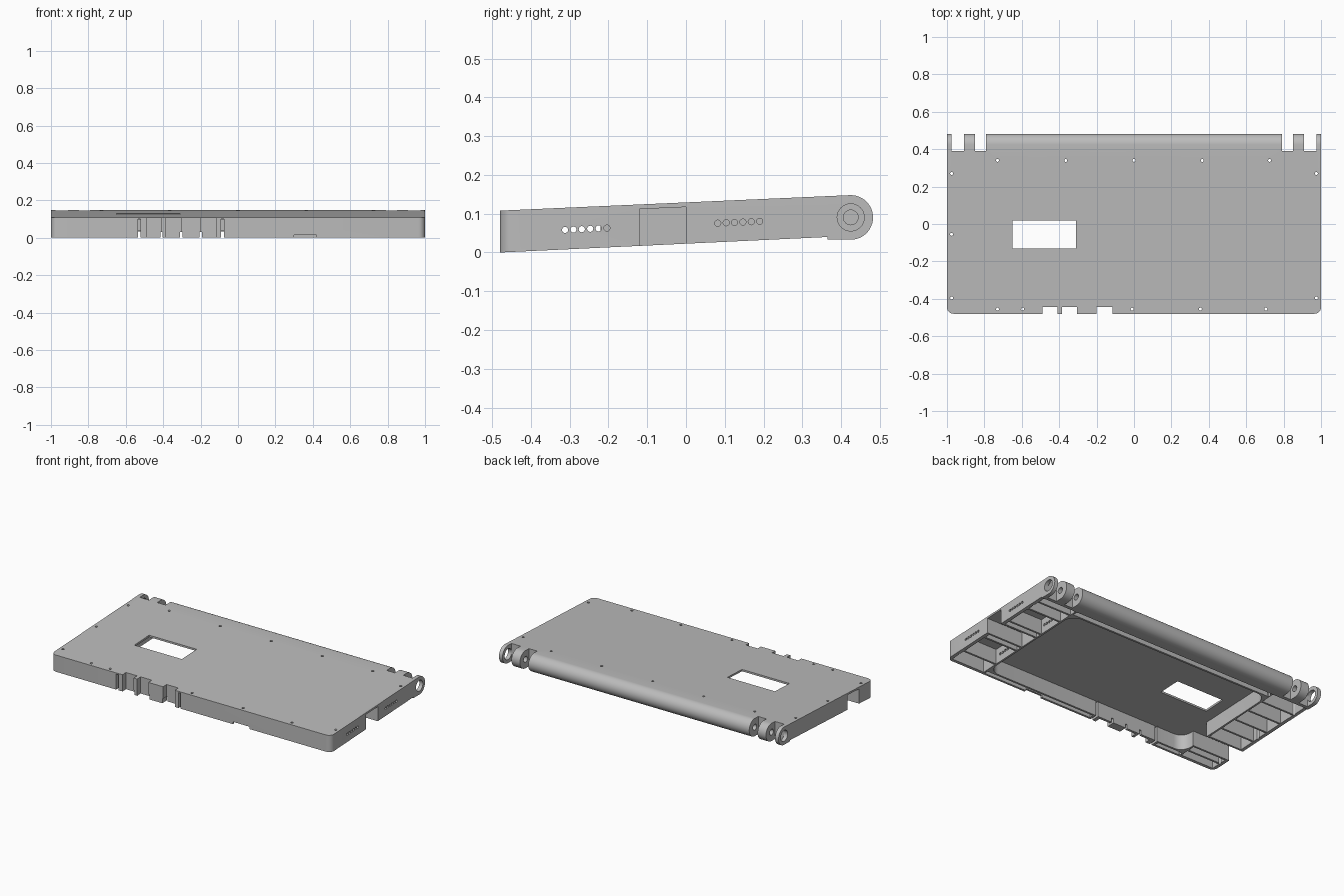
import bpy, bmesh, math
from mathutils import Vector, Matrix

if "Cube" in bpy.data.objects:
    bpy.data.objects.remove(bpy.data.objects["Cube"], do_unlink=True)

mat = bpy.data.materials.new("plain_grey")
mat.use_nodes = True
grey = (0.5, 0.5, 0.5, 1)
mat.diffuse_color = grey
mat.node_tree.nodes["Principled BSDF"].inputs["Base Color"].default_value = grey

SLOPE, SKIN, WALL = 0.0442, 0.012, 0.012
HINGE_Y, HINGE_Z, HINGE_R = 0.425, 0.0905, 0.0575


def roof(y):
    """Underside of the sloping top skin."""
    return 0.108 + SLOPE * (y + 0.48) - SKIN


def extrude(bm, points, offset):
    face = bm.faces.new([bm.verts.new(p) for p in points])
    moved = bmesh.ops.extrude_face_region(bm, geom=[face])["geom"]
    bmesh.ops.translate(bm, vec=offset,
                        verts=[v for v in moved if isinstance(v, bmesh.types.BMVert)])
    return [v for v in moved if isinstance(v, bmesh.types.BMVert)]


def rect(x0, x1, y0, y1, r=0.0):
    """Rectangle outline, optionally with rounded corners."""
    if r == 0:
        return [(x0, y0), (x1, y0), (x1, y1), (x0, y1)]
    pts = []
    centres = [(x1 - r, y1 - r), (x0 + r, y1 - r), (x0 + r, y0 + r), (x1 - r, y0 + r)]
    for q, (cx, cy) in enumerate(centres):
        for i in range(9):
            a = math.radians(90 * q + 90 * i / 8)
            pts.append((cx + r * math.cos(a), cy + r * math.sin(a)))
    return pts


def pocket(bm, outline):
    """Open-bottomed recess that stops under the sloping skin."""
    top = extrude(bm, [(x, y, -0.1) for x, y in outline], Vector((0, 0, 0.2)))
    for v in top:
        v.co.z = roof(v.co.y)


def box(bm, x0, x1, y0, y1, z0, z1):
    extrude(bm, [(x, y, z0) for x, y in rect(x0, x1, y0, y1)], Vector((0, 0, z1 - z0)))


def rod(bm, centre, radius, length, axis="Z", sides=16):
    m = Matrix.Translation(centre)
    if axis == "X":
        m = m @ Matrix.Rotation(math.pi / 2, 4, "Y")
    bmesh.ops.create_cone(bm, cap_ends=True, segments=sides, radius1=radius,
                          radius2=radius, depth=length, matrix=m)


def make(name, bm):
    bmesh.ops.recalc_face_normals(bm, faces=bm.faces)
    mesh = bpy.data.meshes.new(name)
    bm.to_mesh(mesh)
    bm.free()
    mesh.materials.append(mat)
    obj = bpy.data.objects.new(name, mesh)
    bpy.context.collection.objects.link(obj)
    return obj


def carve(target, bm):
    """Subtract the cutter mesh and discard it."""
    cutter = make("cutter", bm)
    cutter.hide_render = True
    mod = target.modifiers.new("cut", "BOOLEAN")
    mod.operation, mod.solver, mod.object = "DIFFERENCE", "EXACT", cutter
    bpy.context.view_layer.objects.active = target
    bpy.ops.object.modifier_apply(modifier=mod.name)
    bpy.data.objects.remove(cutter, do_unlink=True)


# Wedge-shaped body with the hinge barrel along its back edge
profile = [(-0.48, 0.108), (-0.48, 0), (0.365, 0.04), (0.365, 0.033)]
for i in range(25):
    a = math.radians(-90 + 180 * i / 24)
    profile.append((HINGE_Y + HINGE_R * math.cos(a), HINGE_Z + HINGE_R * math.sin(a)))
bm = bmesh.new()
extrude(bm, [(-1, y, z) for y, z in profile], Vector((2, 0, 0)))
bmesh.ops.recalc_face_normals(bm, faces=bm.faces)
corners = [e for e in bm.edges
           if all(v.co.y < -0.479 and abs(v.co.x) > 0.99 for v in e.verts)
           and abs(e.verts[0].co.x - e.verts[1].co.x) < 0.01]
bmesh.ops.bevel(bm, geom=corners, offset=0.035, segments=6, profile=0.5, affect="EDGES")
body = make("tray_shell", bm)

# Main cavity, narrow gaps around it, and the ribbed side bays
bm = bmesh.new()
pocket(bm, rect(-0.73, 0.73, -0.43, 0.315, 0.07))
pocket(bm, rect(-0.73, -0.55, -0.467, -0.442))
pocket(bm, rect(-0.06, 0.73, -0.467, -0.442))
pocket(bm, rect(-0.73, 0.73, 0.327, 0.368))


def bays(side, stops):
    for y0, y1 in zip(stops, stops[1:]):
        xs = sorted((side * 0.742, side * 0.978))
        pocket(bm, rect(*xs, y0 + WALL / 2, y1 - WALL / 2))


bays(1, [-0.467, -0.355, -0.17, -0.126])
bays(1, [0.006, 0.05, 0.22, 0.31, 0.374])
bays(-1, [-0.467, -0.4, -0.346])
bays(-1, [-0.214, -0.1, 0.02, 0.14, 0.26, 0.374])
pocket(bm, rect(0.742, 1.1, -0.12, 0))
carve(body, bm)

# Side channel that opens into the cavity
bm = bmesh.new()
pocket(bm, rect(-1.1, -0.7, -0.34, -0.22))
carve(body, bm)

# Hinge notches, front port recesses and display window
bm = bmesh.new()
for s in (-1, 1):
    for a, b in ((0.79, 0.85), (0.91, 0.975)):
        box(bm, *sorted((s * a, s * b)), 0.39, 0.6, -0.1, 0.3)
for a, b in ((-0.49, -0.41), (-0.385, -0.305), (-0.2, -0.115)):
    box(bm, a, b, -0.6, -0.445, -0.1, 0.3)
for x in (-0.535, -0.09):
    box(bm, x, x + 0.015, -0.6, -0.42, -0.1, 0.1)
box(bm, 0.3, 0.42, -0.6, -0.455, -0.1, 0.015)
box(bm, -0.65, -0.31, -0.13, 0.02, 0.05, 0.3)
carve(body, bm)

# Small slots under the port recesses
bm = bmesh.new()
for x in (-0.415, -0.31, -0.205):
    box(bm, x, x + 0.012, -0.6, -0.42, -0.1, 0.03)
carve(body, bm)

# Screw holes through the top skin
bm = bmesh.new()
screws = [(x, 0.34) for x in (-0.73, -0.365, 0, 0.365, 0.725)]
screws += [(x, -0.455) for x in (-0.73, -0.595, -0.01, 0.355, 0.705)]
screws += [(x, y) for x in (-0.975, 0.975) for y in (0.27, -0.395)]
screws.append((-0.975, -0.055))
for x, y in screws:
    rod(bm, (x, y, 0.1), 0.008, 0.4)
carve(body, bm)

# Vent rows on one side, and hinge pin bores
bm = bmesh.new()
for start in (-0.312, 0.082):
    for i in range(6):
        y = start + i * 0.0216
        rod(bm, (0.9, y, 0.072 + SLOPE * y), 0.008, 0.5, "X", 12)
for s in (-1, 1):
    rod(bm, (s * 0.83, HINGE_Y, HINGE_Z), 0.019, 0.22, "X", 24)
    rod(bm, (s * 1.0, HINGE_Y, HINGE_Z), 0.035, 0.1, "X", 32)
carve(body, bm)

bpy.ops.object.select_all(action="DESELECT")
body.select_set(True)
bpy.context.view_layer.objects.active = body
bpy.ops.object.shade_smooth_by_angle(angle=math.radians(30))
